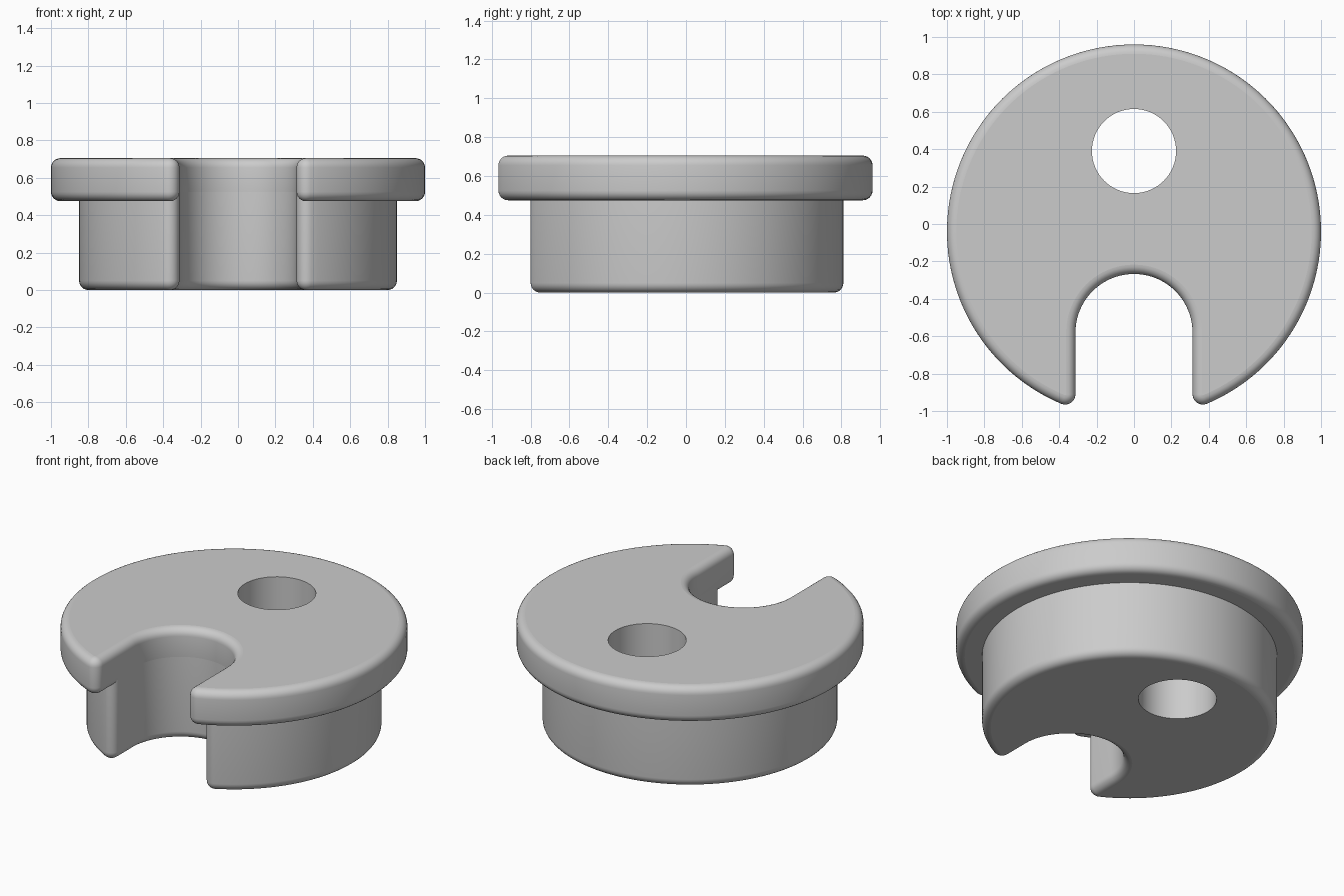
import bpy
import bmesh
from math import sin, cos, pi, sqrt, atan2

if "Cube" in bpy.data.objects:
    bpy.data.objects.remove(bpy.data.objects["Cube"])

CENTRE_Y = -0.04
NOTCH_HALF, NOTCH_Y = 0.313, -0.54      # notch half width, centre of its round end
TIP, BEVEL, STEPS = 0.055, 0.05, 6      # corner radius, edge rounding
HOLE_Y, HOLE_R = 0.43, 0.225

grey = bpy.data.materials.new("plain grey")
grey.use_nodes = True
colour = (0.6, 0.6, 0.6, 1)
grey.diffuse_color = colour
grey.node_tree.nodes["Principled BSDF"].inputs["Base Color"].default_value = colour


def arc(cx, cy, r, start, end, n):
    return [(cx + r * cos(start + (end - start) * i / n),
             cy + r * sin(start + (end - start) * i / n)) for i in range(n + 1)]


def outline(radius, inset):
    """Notched disc with rounded tips, moved inwards by the inset."""
    fx = NOTCH_HALF + TIP
    fy = -sqrt((radius - TIP) ** 2 - fx ** 2)
    a = atan2(fy, fx)
    r = TIP - inset
    right_tip = arc(fx, fy, r, pi, a + 2 * pi, 8)
    rim = arc(0, 0, radius - inset, a, pi - a, 120)[1:-1]
    left_tip = arc(-fx, fy, r, pi - a, 2 * pi, 8)
    notch = arc(0, NOTCH_Y, NOTCH_HALF + inset, pi, 0, 40)
    return right_tip + rim + left_tip + notch


def rounded(z, side):
    """Inset and height steps of a rounded edge, from the flat face to the wall."""
    angles = [pi / 2 * i / STEPS for i in range(STEPS + 1)]
    return [(BEVEL * (1 - sin(t)), z + side * BEVEL * (1 - cos(t))) for t in angles]


def add_loop(bm, points, z):
    verts = [bm.verts.new((x, y + CENTRE_Y, z)) for x, y in points]
    return verts


def skin(bm, low, high):
    n = len(low)
    for i in range(n):
        j = (i + 1) % n
        bm.faces.new((low[i], low[j], high[j], high[i]))


def loop_edges(bm, loop):
    return [bm.edges.get((v, loop[i - 1])) for i, v in enumerate(loop)]


def notched_disc(name, radius, profile):
    bm = bmesh.new()
    # Outer wall
    loops = [add_loop(bm, outline(radius, d), z) for d, z in profile]
    for low, high in zip(loops, loops[1:]):
        skin(bm, low, high)
    # Hole wall
    circle = arc(0, HOLE_Y, HOLE_R, 0, 2 * pi, 64)[:-1]
    hole = [add_loop(bm, circle, profile[k][1]) for k in (0, -1)]
    skin(bm, *hole)
    # Flat faces around the hole
    for outer, inner in ((loops[0], hole[0]), (loops[-1], hole[1])):
        bmesh.ops.triangle_fill(bm, use_beauty=True, use_dissolve=False,
                                edges=loop_edges(bm, outer) + loop_edges(bm, inner))
    bmesh.ops.recalc_face_normals(bm, faces=bm.faces)
    mesh = bpy.data.meshes.new(name)
    bm.to_mesh(mesh)
    bm.free()
    mesh.materials.append(grey)
    obj = bpy.data.objects.new(name, mesh)
    bpy.context.collection.objects.link(obj)
    bpy.ops.object.select_all(action='DESELECT')
    obj.select_set(True)
    bpy.context.view_layer.objects.active = obj
    bpy.ops.object.shade_smooth_by_angle(angle=pi / 6)
    for face in mesh.polygons:
        if abs(face.normal.z) > 0.999:
            face.use_smooth = False
    return obj


# Wide flange, rounded above and below
notched_disc("flange", 1.0, rounded(0.475, 1) + rounded(0.705, -1)[::-1])

# Narrower plug, rounded below and joined into the flange
notched_disc("plug", 0.85, rounded(0.0, 1) + [(0.0, 0.475 + BEVEL)])
